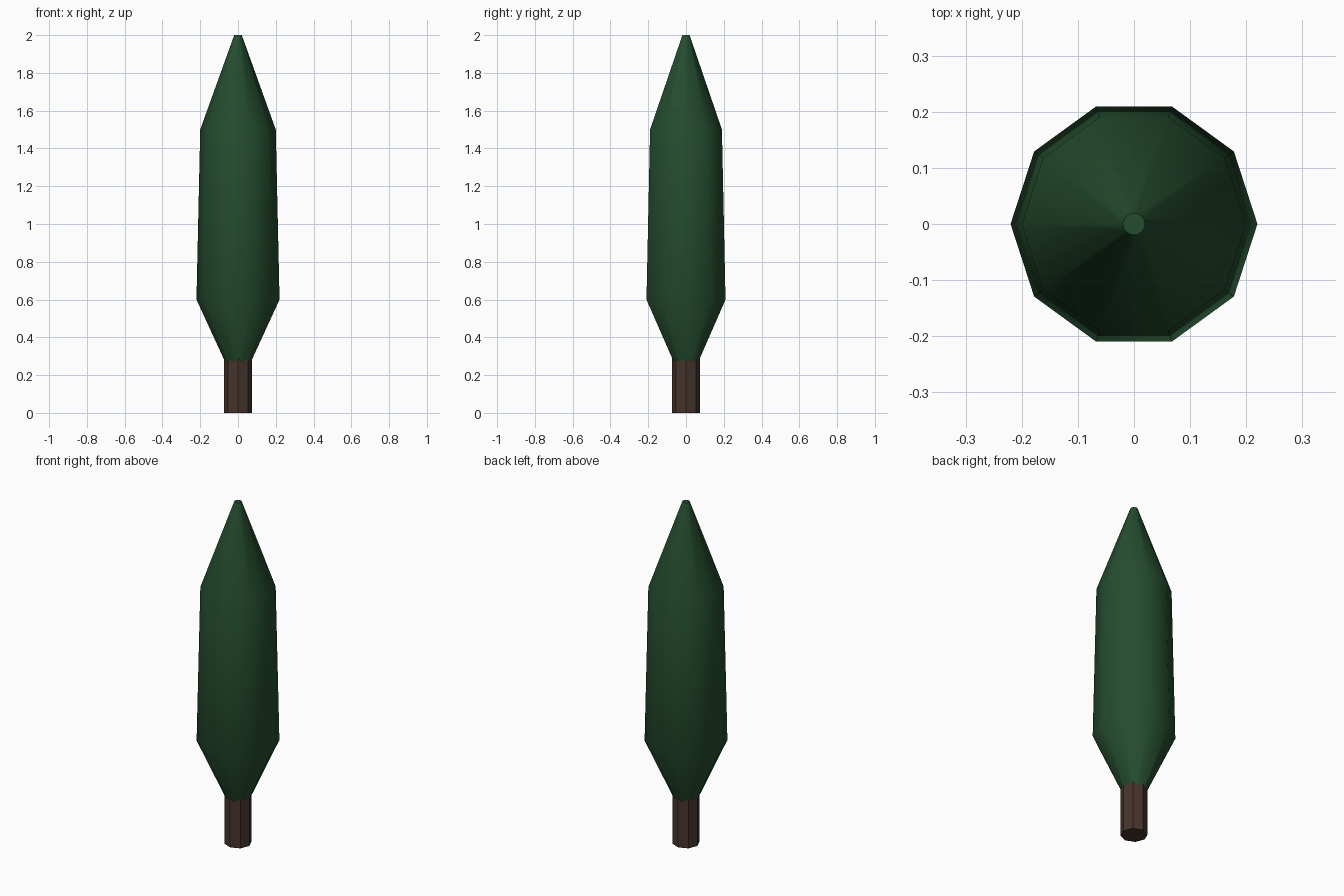
import bpy, bmesh, math

if "Cube" in bpy.data.objects:
    bpy.data.objects.remove(bpy.data.objects["Cube"], do_unlink=True)


def make_material(name, colour):
    mat = bpy.data.materials.new(name)
    mat.use_nodes = True
    mat.diffuse_color = colour
    mat.node_tree.nodes["Principled BSDF"].inputs["Base Color"].default_value = colour
    return mat


def lathe(name, profile, sides, mat, smooth_angle):
    """Closed solid of revolution from (radius, height) rings, bottom to top."""
    bm = bmesh.new()
    rings = []
    for r, z in profile:
        angles = [math.tau * i / sides for i in range(sides)]
        rings.append([bm.verts.new((r * math.cos(a), r * math.sin(a), z)) for a in angles])
    for low, high in zip(rings, rings[1:]):
        for i in range(sides):
            j = (i + 1) % sides
            bm.faces.new((low[i], low[j], high[j], high[i]))
    bm.faces.new(rings[0][::-1])
    bm.faces.new(rings[-1])
    mesh = bpy.data.meshes.new(name)
    bm.to_mesh(mesh)
    bm.free()
    mesh.materials.append(mat)
    obj = bpy.data.objects.new(name, mesh)
    bpy.context.collection.objects.link(obj)
    bpy.ops.object.select_all(action="DESELECT")
    obj.select_set(True)
    bpy.context.view_layer.objects.active = obj
    bpy.ops.object.shade_smooth_by_angle(angle=math.radians(smooth_angle))
    return obj


leaf_green = make_material("dark leaf green", (0.018, 0.073, 0.028, 1))
bark_brown = make_material("bark brown", (0.064, 0.034, 0.025, 1))

# Faceted trunk, its top hidden inside the foliage
lathe("trunk", [(0.073, 0), (0.073, 0.32)], 8, bark_brown, 30)

# Tall ten-sided foliage, softly shaded around its sides
lathe("foliage", [(0.02, 0.165), (0.22, 0.6), (0.2, 1.5), (0.02, 2)], 10, leaf_green, 40)
